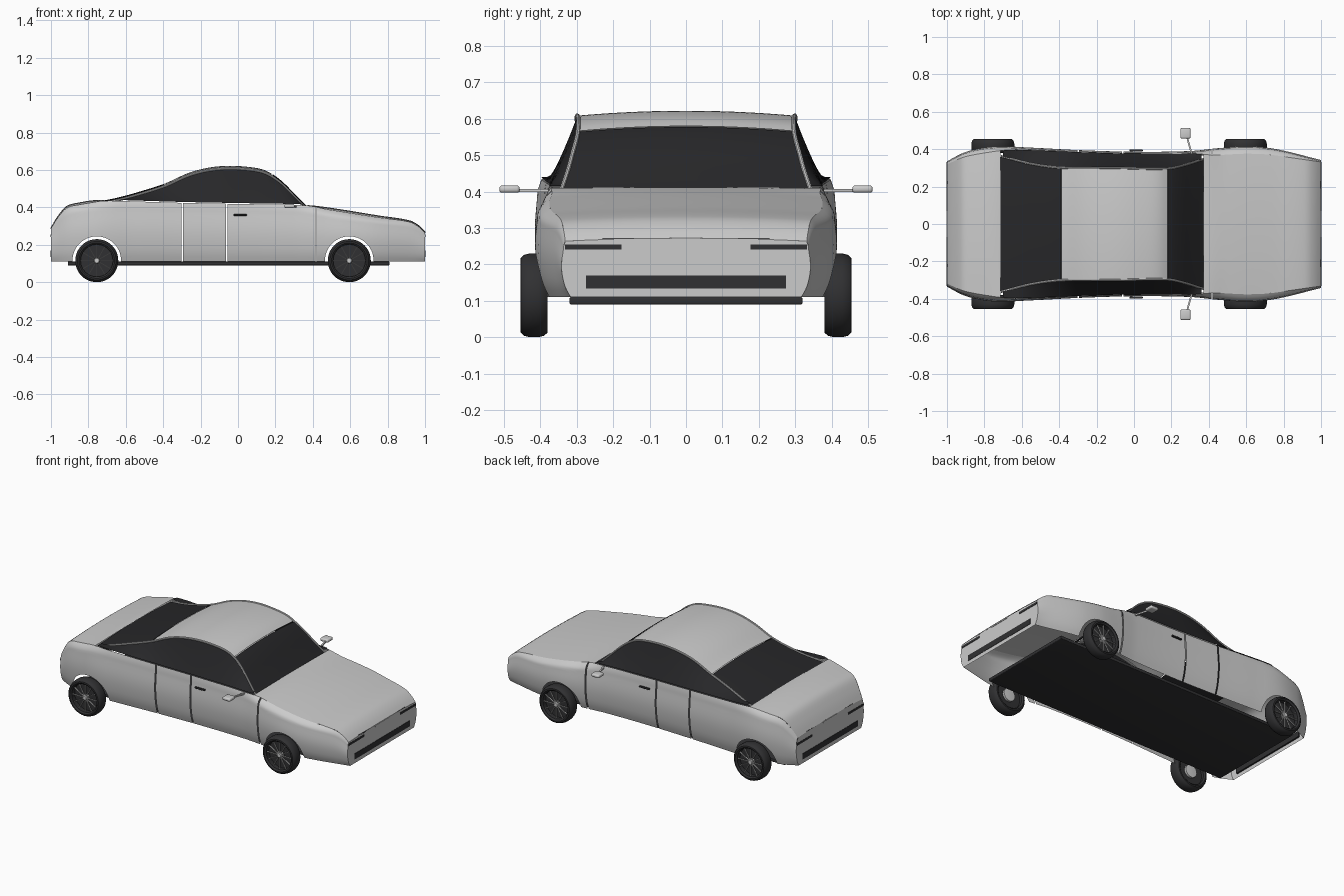
import bpy, bmesh, math
from mathutils import Matrix, Vector

if "Cube" in bpy.data.objects:
    bpy.data.objects.remove(bpy.data.objects["Cube"])


def material(name, c):
    m = bpy.data.materials.new(name)
    m.diffuse_color = (*c, 1)
    m.use_nodes = True
    m.node_tree.nodes["Principled BSDF"].inputs["Base Color"].default_value = m.diffuse_color
    return m


GLASS = material("dark_glass", (0.02, 0.02, 0.022))
BLACK = material("black", (0.03, 0.03, 0.032))


def finish(name, bm, mat=None, mirror=False, angle=35):
    bmesh.ops.remove_doubles(bm, verts=bm.verts, dist=1e-5)
    me = bpy.data.meshes.new(name)
    bm.to_mesh(me)
    bm.free()
    ob = bpy.data.objects.new(name, me)
    bpy.context.collection.objects.link(ob)
    if mat:
        me.materials.append(mat)
    if mirror:
        mod = ob.modifiers.new("Mirror", 'MIRROR')
        mod.use_axis = (False, True, False)
        mod.use_mirror_merge = False
    bpy.ops.object.select_all(action='DESELECT')
    ob.select_set(True)
    bpy.context.view_layer.objects.active = ob
    bpy.ops.object.shade_smooth_by_angle(angle=math.radians(angle))
    return ob


def curve(*pts):
    """Smooth interpolation through (x, value) points."""
    def slope(i):
        a, b = pts[max(i - 1, 0)], pts[min(i + 1, len(pts) - 1)]
        return (b[1] - a[1]) / (b[0] - a[0])

    def f(x):
        x = min(max(x, pts[0][0]), pts[-1][0])
        i = next(k for k in range(len(pts) - 1) if x <= pts[k + 1][0])
        (x0, y0), (x1, y1) = pts[i], pts[i + 1]
        h = x1 - x0
        t = (x - x0) / h
        return (y0 * (2*t**3 - 3*t*t + 1) + y1 * (3*t*t - 2*t**3)
                + h * (slope(i) * (t**3 - 2*t*t + t) + slope(i + 1) * (t**3 - t*t)))
    return f


def span(a, b, n):
    return [a + (b - a) * i / n for i in range(n + 1)]


def grid(name, us, vs, fn, **kw):
    bm = bmesh.new()
    rows = [[bm.verts.new(fn(u, v)) for v in vs] for u in us]
    for r, s in zip(rows, rows[1:]):
        for j in range(len(vs) - 1):
            bm.faces.new((r[j], s[j], s[j + 1], r[j + 1]))
    return finish(name, bm, **kw)


def box(name, loc, size, bevel=0, rot=0, **kw):
    bm = bmesh.new()
    bmesh.ops.create_cube(bm, size=1, matrix=Matrix.Translation(loc)
                          @ Matrix.Rotation(rot, 4, 'Z') @ Matrix.Diagonal((*size, 1)))
    if bevel:
        bmesh.ops.bevel(bm, geom=bm.edges[:], offset=bevel, segments=3, profile=0.5, affect='EDGES')
    return finish(name, bm, **kw)


# Body shape curves along the length
WHEELS = {"rear": -0.755, "front": 0.595}
ARCH, AXLE, SILL = 0.13, 0.115, 0.11
half_width = curve((-1, .335), (-.9, .385), (-.75, .414), (-.55, .408), (-.3, .395), (0, .386),
                   (.3, .39), (.45, .405), (.6, .415), (.75, .402), (1, .342))
deck_z = curve((-1, .295), (-.97, .345), (-.92, .405), (-.85, .426), (-.75, .44), (-.66, .437),
               (-.3, .424), (0, .418), (.37, .412), (.5, .397), (.75, .357), (.92, .33), (.97, .302), (1, .272))
shoulder = curve((-1, .95), (-.8, .93), (-.6, .965), (.3, .965), (.45, .91), (.8, .92), (1, .97))
section = curve((0, .925), (.15, .965), (.4, .995), (.6, 1), (.85, .985))
crown = curve((-1, .008), (-.8, .012), (-.66, .002), (.35, .002), (.5, .012), (1, .008))
roof_z = curve((-.72, .436), (-.64, .453), (-.55, .477), (-.39, .528), (-.27, .582), (-.17, .61), (-.06, .622),
               (.06, .616), (.14, .6), (.2, .567), (.25, .526), (.3, .475), (.37, .405))
rail_y = curve((-.72, .365), (-.55, .322), (-.39, .301), (-.1, .3), (.18, .297), (.28, .318), (.37, .347))


def belt(x):
    return deck_z(x) - crown(x)


def side_y(x, s):
    top = shoulder(x)
    if s < .85:
        return half_width(x) * section(s)
    t = (s - .85) / .15
    return half_width(x) * (.985 + (top - .985) * t * t)


def sill(x):
    z = SILL
    for wx in WHEELS.values():
        z = max(z, AXLE + math.sqrt(max(ARCH**2 - (x - wx)**2, 0)) if abs(x - wx) < ARCH else SILL)
    return z


def side_point(x, v):
    low, top = sill(x), belt(x)
    z = low + (top - low) * v
    return (x, -side_y(x, (z - SILL) / (top - SILL)), z)


# Side panels with shut lines and wheel arches
ROWS = span(0, .8, 10) + span(.84, 1, 5)
for name, a, b in (("rear_fender", -1, -.302), ("rear_side_panel", -.295, -.064),
                   ("door", -.057, .414), ("front_fender", .421, 1)):
    xs = set(span(a, b, 30))
    for wx in WHEELS.values():
        if a < wx < b:
            xs = {x for x in xs if abs(x - wx) > ARCH + .004}
            xs |= {wx + ARCH * math.cos(t) for t in span(0, math.pi, 28)}
            xs |= {wx - ARCH - 1e-3, wx + ARCH + 1e-3}
    grid(name, sorted(xs), ROWS, side_point, mirror=True)


# Hood and trunk lid
def lid_point(x, v):
    return (x, v * half_width(x) * shoulder(x), belt(x) + crown(x) * (1 - v * v))


ACROSS = span(-1, 1, 16)
grid("hood", span(.372, 1, 36), ACROSS, lid_point)
grid("trunk_lid", span(-1, -.715, 24), ACROSS, lid_point)

# Front and rear fascias with grille and lamp bars
for name, s in (("front", 1), ("rear", -1)):
    grid(name + "_fascia", span(-s, s, 12), span(0, 1, 12),
         lambda u, v: (s, u * side_y(s, v), SILL + (belt(s) + crown(s) * (1 - u * u) - SILL) * v))
    box(name + "_grille", (s * .996, 0, .152), (.012, .55, .036), mat=BLACK)
    box(name + "_lamp", (s * .994, -.255, .248), (.016, .155, .014), mat=BLACK, mirror=True)
    box(name + "_trim_strip", (s * .993, 0, belt(s) + .003), (.014, .46, .008), mat=BLACK)
    box(name + "_badge_bar", (s * .996, 0, belt(s) + .002), (.014, .14, .008))


# Roof, windshield and rear window
def roof_point(x, v):
    return (x, v * (rail_y(x) - .006), roof_z(x) - .013 * v * v)


grid("rear_window", span(-.72, -.392, 16), ACROSS, roof_point, mat=GLASS)
grid("roof", span(-.388, .18, 28), ACROSS, roof_point)
grid("windshield", span(.184, .372, 14), ACROSS, roof_point, mat=GLASS)


# Side windows
def window_point(x, v):
    top, low = roof_z(x) - .016, belt(x) + .005
    top = max(top, low)
    yb, yt = side_y(x, 1), rail_y(x)
    k = v - .15 * v * (1 - v) + .3 * v * (1 - v)
    return (x, -(yb + (yt - yb) * k), low + (top - low) * v)


grid("side_window", span(-.7, .36, 50), span(0, 1, 8), window_point, mat=GLASS, mirror=True)

# Pillar rails along the roof edge
grid("roof_rail", span(-.71, .372, 54), span(0, 2 * math.pi, 8),
     lambda x, t: (x, -rail_y(x) + .006 * math.cos(t), roof_z(x) - .014 + .007 * math.sin(t)), mirror=True)

# Floor pan
box("floor_pan", (-.05, 0, .1), (1.72, .64, .02), bevel=.004, mat=BLACK)

# Door handles and mirrors
box("door_handle", (.012, -.393, .359), (.07, .012, .01), bevel=.003, mat=BLACK, mirror=True)
box("mirror_housing", (.275, -.485, .407), (.055, .056, .02), bevel=.008, mirror=True)
box("mirror_arm", (.296, -.42, .403), (.009, .1, .009), rot=-.27, mirror=True)


# Wheels
def lathe(name, cx, profile, mat=None):
    grid(name, span(0, 2 * math.pi, 48), range(len(profile)),
         lambda t, i: (cx + profile[i][0] * math.cos(t), profile[i][1], AXLE + profile[i][0] * math.sin(t)),
         mat=mat, mirror=True)


TYRE = [(.086, -.447), (.095, -.455), (.103, -.454), (.111, -.445), (.115, -.43), (.115, -.405),
        (.111, -.39), (.103, -.381), (.095, -.38), (.086, -.388), (.086, -.447)]
for name, wx in WHEELS.items():
    lathe(name + "_tyre", wx, TYRE, BLACK)
    lathe(name + "_wheel_disc", wx, [(0, -.418), (.086, -.418), (.086, -.405), (0, -.405)], BLACK)
    lathe(name + "_hub", wx, [(0, -.444), (.012, -.444), (.016, -.44), (.016, -.418)])
    lathe(name + "_brake_hub", wx, [(.04, -.405), (.04, -.392), (.012, -.39), (0, -.39)])
    bm = bmesh.new()
    for k in range(12):
        m = (Matrix.Translation((wx, -.436, AXLE)) @ Matrix.Rotation(k * math.pi / 6, 4, 'Y')
             @ Matrix.Translation((.05, 0, 0)) @ Matrix.Diagonal((.074, .008, .004, 1)))
        bmesh.ops.create_cube(bm, size=1, matrix=m)
    finish(name + "_spokes", bm, mirror=True)
